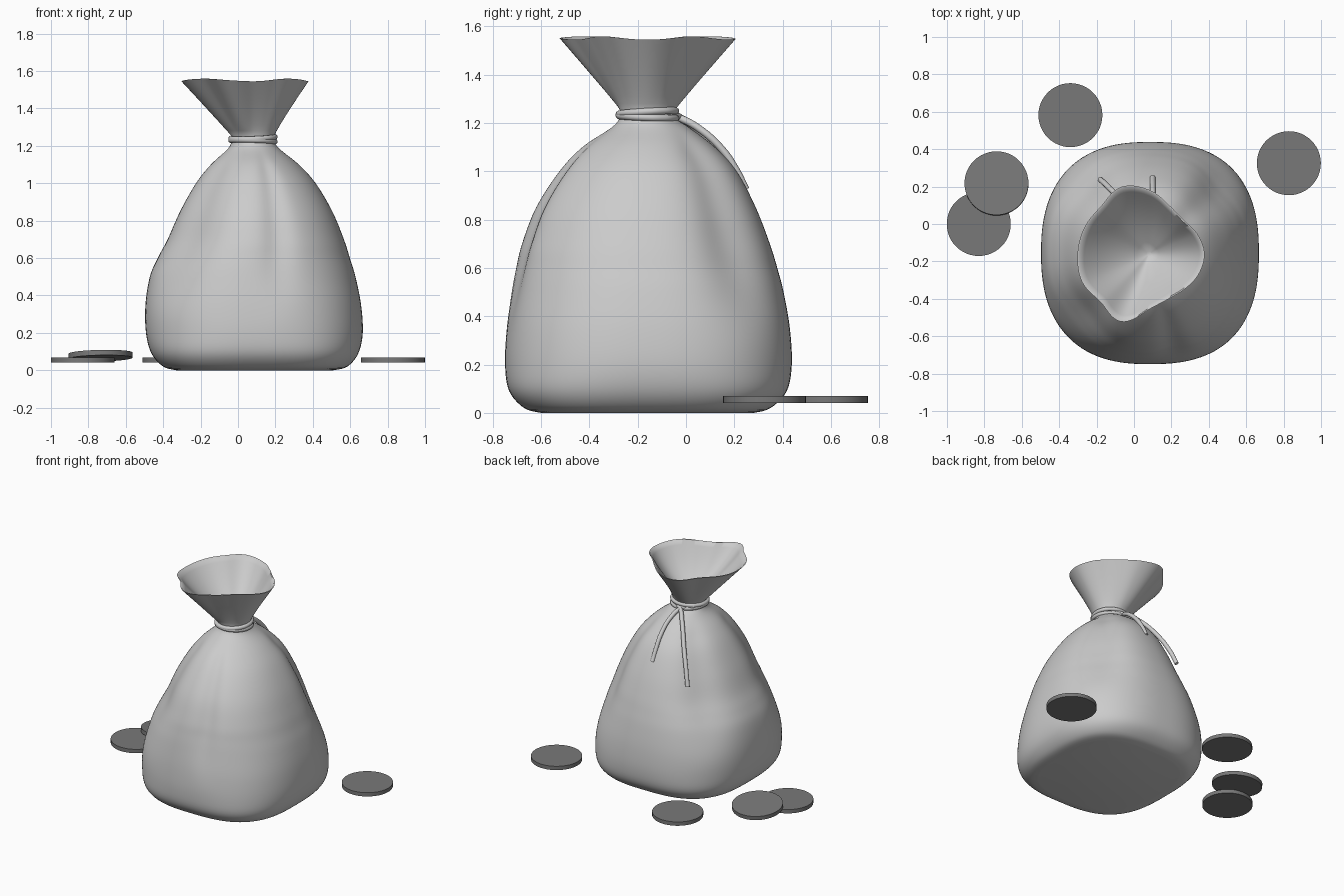
import bpy, bmesh, math

if "Cube" in bpy.data.objects:
    bpy.data.objects.remove(bpy.data.objects["Cube"])

CX, CY = 0.08, -0.16      # neck centre
N = 128                   # points around the sack


def catmull(a, b, c, d, t):
    return 0.5 * (2*b + (c-a)*t + (2*a-5*b+4*c-d)*t*t + (3*b-a-3*c+d)*t**3)


def finish(bm, name, angle=40):
    bmesh.ops.recalc_face_normals(bm, faces=bm.faces[:])
    me = bpy.data.meshes.new(name)
    bm.to_mesh(me)
    bm.free()
    ob = bpy.data.objects.new(name, me)
    bpy.context.collection.objects.link(ob)
    bpy.ops.object.select_all(action='DESELECT')
    ob.select_set(True)
    bpy.context.view_layer.objects.active = ob
    bpy.ops.object.shade_smooth_by_angle(angle=math.radians(angle))
    return ob


# Sack body sections: z, min x, max x, min y, max y, squareness
KEYS = [
    (0.000, -0.33, 0.51, -0.60, 0.28, 3.0),
    (0.020, -0.40, 0.585, -0.67, 0.35, 2.9),
    (0.090, -0.463, 0.643, -0.732, 0.417, 2.7),
    (0.200, -0.492, 0.667, -0.749, 0.438, 2.5),
    (0.350, -0.495, 0.658, -0.742, 0.430, 2.4),
    (0.500, -0.472, 0.628, -0.722, 0.404, 2.3),
    (0.600, -0.430, 0.598, -0.704, 0.378, 2.25),
    (0.700, -0.377, 0.566, -0.680, 0.347, 2.2),
    (0.850, -0.310, 0.504, -0.622, 0.289, 2.15),
    (1.000, -0.225, 0.415, -0.525, 0.210, 2.1),
    (1.100, -0.145, 0.325, -0.430, 0.120, 2.0),
    (1.180, -0.058, 0.226, -0.310, 0.015, 2.0),
    (1.220, -0.035, 0.195, -0.275, -0.045, 2.0),
    (1.250, -0.032, 0.192, -0.272, -0.048, 2.0),
]
# Rim radius every 22.5 degrees, starting at +x
RIM = [.297, .280, .259, .282, .343, .388, .362, .373,
       .382, .388, .365, .392, .297, .263, .268, .287]
# Fold grooves: angle in degrees, depth, width in degrees
FOLDS = [(-76, .055, 9), (-140, .10, 20), (42, .085, 15), (138, .06, 15)]


def rim_radius(th):
    u = (th / math.tau * 16) % 16
    i, t = int(u), u % 1
    return catmull(*(RIM[(i + k) % 16] for k in (-1, 0, 1, 2)), t)


def fold(th, z):
    w = max(0, min(1, (z - 0.25) / 0.5)) * max(0, min(1, (1.21 - z) / 0.15))
    w = w * w * (3 - 2 * w)
    s = 1.0
    for a, depth, width in FOLDS:
        d = (math.degrees(th) - a + 180) % 360 - 180
        s -= depth * w * math.exp(-(d / width) ** 2)
    return s


def body_ring(row):
    z, x0, x1, y0, y1, p = row
    pts = []
    for k in range(N):
        th = math.tau * k / N
        c, s = math.cos(th), math.sin(th)
        ux = math.copysign(abs(c) ** (2 / p), c)
        uy = math.copysign(abs(s) ** (2 / p), s)
        f = fold(math.atan2(uy, ux), z)
        pts.append(((x0+x1)/2 + ux*f*(x1-x0)/2, (y0+y1)/2 + uy*f*(y1-y0)/2, max(z, 0)))
    return pts


def flare_ring(t, inset=0.0):
    pts = []
    for k in range(N):
        th = math.tau * k / N
        r = .112 + .213 * t ** 1.06 + (rim_radius(th) - .325) * t ** .85 - inset
        z = 1.25 + t * (0.302 - .007 * math.cos(4 * th))
        pts.append((CX + r * math.cos(th), CY + r * math.sin(th), z))
    return pts


# Sack: base, body, neck, flared mouth and inner funnel
rings = []
for i in range(len(KEYS) - 1):
    q = [KEYS[max(0, min(len(KEYS) - 1, i + k))] for k in (-1, 0, 1, 2)]
    for j in range(5):
        rings.append(body_ring([catmull(*v, j / 5) for v in zip(*q)]))
rings += [flare_ring(j / 10) for j in range(11)]
rings += [flare_ring(j / 10, .008 + .09 * (1 - j / 10) ** 3) for j in range(10, -1, -1)]

bm = bmesh.new()
loops = [[bm.verts.new(p) for p in ring] for ring in rings]
for a, b in zip(loops, loops[1:]):
    for k in range(N):
        bm.faces.new((a[k], a[(k+1) % N], b[(k+1) % N], b[k]))
bm.faces.new(loops[0][::-1])
bm.faces.new(loops[-1])
finish(bm, "sack", 60)


# Cord: neck wraps and two tails
def cord(name, pts, cyclic=False, radius=0.015):
    cu = bpy.data.curves.new(name, 'CURVE')
    cu.dimensions = '3D'
    cu.bevel_depth = radius
    cu.bevel_resolution = 3
    cu.use_fill_caps = True
    cu.resolution_u = 8
    sp = cu.splines.new('BEZIER')
    sp.bezier_points.add(len(pts) - 1)
    for bp, p in zip(sp.bezier_points, pts):
        bp.co = p
        bp.handle_left_type = bp.handle_right_type = 'AUTO'
    sp.use_cyclic_u = cyclic
    bpy.context.collection.objects.link(bpy.data.objects.new(name, cu))


for name, z, tilt in (("cord_wrap_lower", 1.226, -.006), ("cord_wrap_upper", 1.243, .008)):
    cord(name, [(CX + .117 * math.cos(a), CY + .117 * math.sin(a), z + tilt * math.sin(a + .6))
                for a in (math.tau * k / 12 for k in range(12))], True)

cord("cord_tail_short", [(-.01, -.08, 1.24), (.06, -.035, 1.225), (.09, .05, 1.18),
                         (.10, .15, 1.09), (.10, .205, 1.01), (.10, .248, .925)])
cord("cord_tail_long", [(.14, -.07, 1.235), (.07, -.03, 1.225), (.0, .045, 1.17),
                        (-.09, .15, 1.03), (-.15, .21, .90), (-.18, .238, .81)])

# Coins: three flat, one leaning on another
dark = bpy.data.materials.new("coin_grey")
dark.diffuse_color = (.19, .19, .19, 1)
dark.use_nodes = True
dark.node_tree.nodes["Principled BSDF"].inputs["Base Color"].default_value = dark.diffuse_color
for i, (x, y, z, tilt) in enumerate([(-.83, 0, .055, 0), (-.34, .582, .055, 0),
                                     (.828, .325, .055, 0), (-.735, .217, .078, -.1)]):
    bpy.ops.mesh.primitive_cylinder_add(vertices=48, radius=.171, depth=.028,
                                        location=(x, y, z), rotation=(tilt, -.02 if tilt else 0, 0))
    bpy.context.object.name = f"coin_{i + 1}"
    bpy.context.object.data.materials.append(dark)
    bpy.ops.object.shade_smooth_by_angle(angle=math.radians(40))
